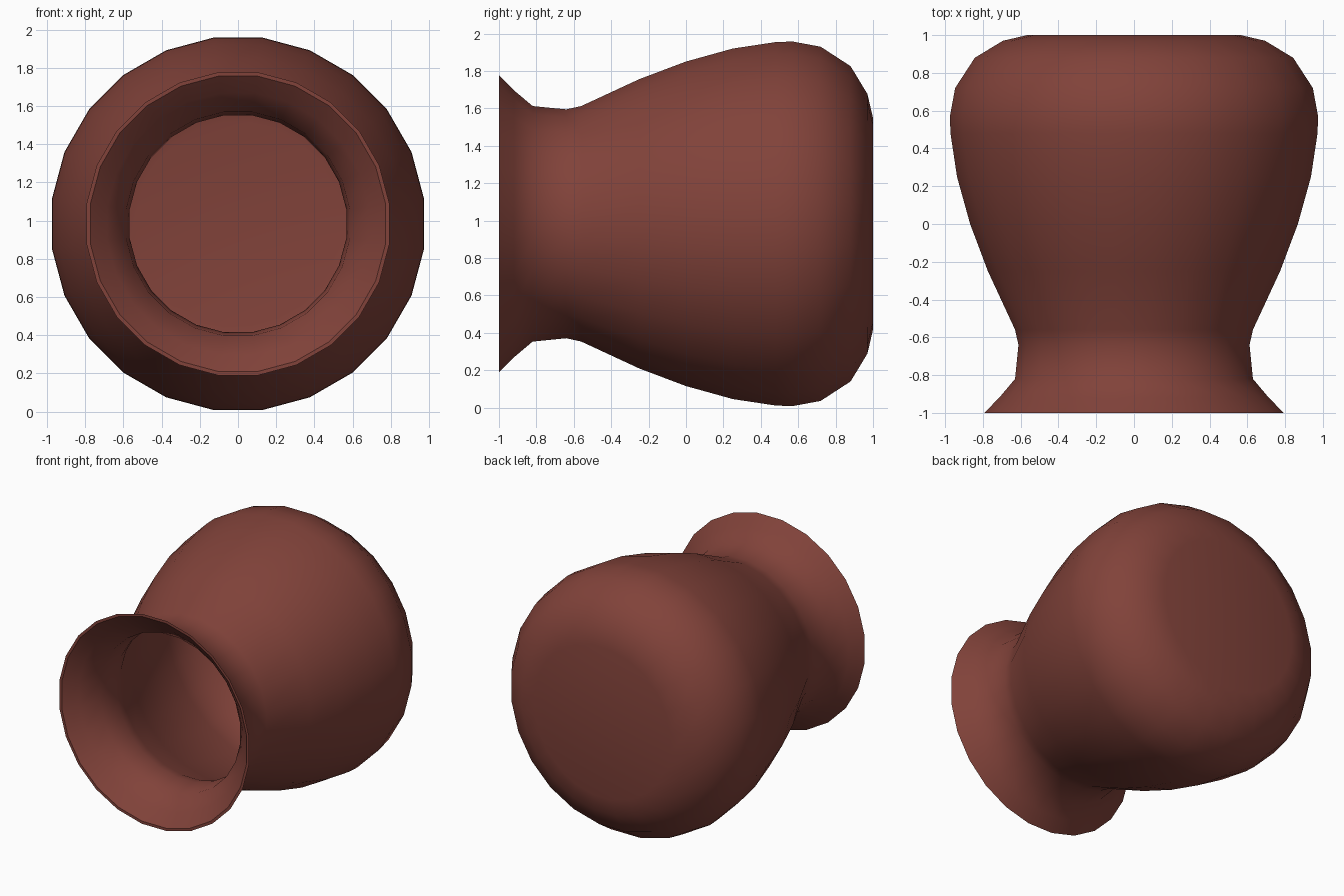
import bpy, bmesh, math

if "Cube" in bpy.data.objects:
    bpy.data.objects.remove(bpy.data.objects["Cube"])

SIDES = 24
AXIS_Z = 0.983

# (radius, y) profiles: the pot lies on its side, mouth towards -y
outer = [(0.80, -1.0), (0.72, -0.92), (0.635, -0.82), (0.617, -0.64), (0.635, -0.56),
         (0.78, -0.25), (0.875, 0.0), (0.945, 0.25), (0.98, 0.48), (0.983, 0.57),
         (0.955, 0.72), (0.85, 0.88), (0.70, 0.97), (0.57, 1.0)]
inner = [(0.535, 0.955), (0.67, 0.93), (0.81, 0.85), (0.91, 0.70), (0.94, 0.56),
         (0.935, 0.47), (0.90, 0.25), (0.83, 0.0), (0.735, -0.25), (0.59, -0.56),
         (0.572, -0.64), (0.59, -0.81), (0.69, -0.92), (0.78, -1.0)]


def ring(bm, r, y):
    step = 2 * math.pi / SIDES
    return [bm.verts.new((r * math.cos((i + 0.5) * step), y,
                          AXIS_Z + r * math.sin((i + 0.5) * step))) for i in range(SIDES)]


def bridge(bm, a, b):
    for i in range(SIDES):
        j = (i + 1) % SIDES
        bm.faces.new((a[i], a[j], b[j], b[i]))


bm = bmesh.new()
outer_rings = [ring(bm, r, y) for r, y in outer]
inner_rings = [ring(bm, r, y) for r, y in inner]

# outside wall, inside wall and thin rim
for rings in (outer_rings, inner_rings):
    for a, b in zip(rings, rings[1:]):
        bridge(bm, a, b)
bridge(bm, inner_rings[-1], outer_rings[0])

# flat base, outside and inside
bm.faces.new(outer_rings[-1])
bm.faces.new(inner_rings[0])
bmesh.ops.recalc_face_normals(bm, faces=bm.faces[:])

mesh = bpy.data.meshes.new("clay_pot")
bm.to_mesh(mesh)
bm.free()
pot = bpy.data.objects.new("clay_pot", mesh)
bpy.context.collection.objects.link(pot)

# reddish-brown clay
clay = bpy.data.materials.new("clay")
clay.diffuse_color = (0.22, 0.055, 0.042, 1)
clay.use_nodes = True
clay.node_tree.nodes["Principled BSDF"].inputs["Base Color"].default_value = clay.diffuse_color
mesh.materials.append(clay)

bpy.context.view_layer.objects.active = pot
pot.select_set(True)
bpy.ops.object.shade_smooth_by_angle(angle=math.radians(40))
